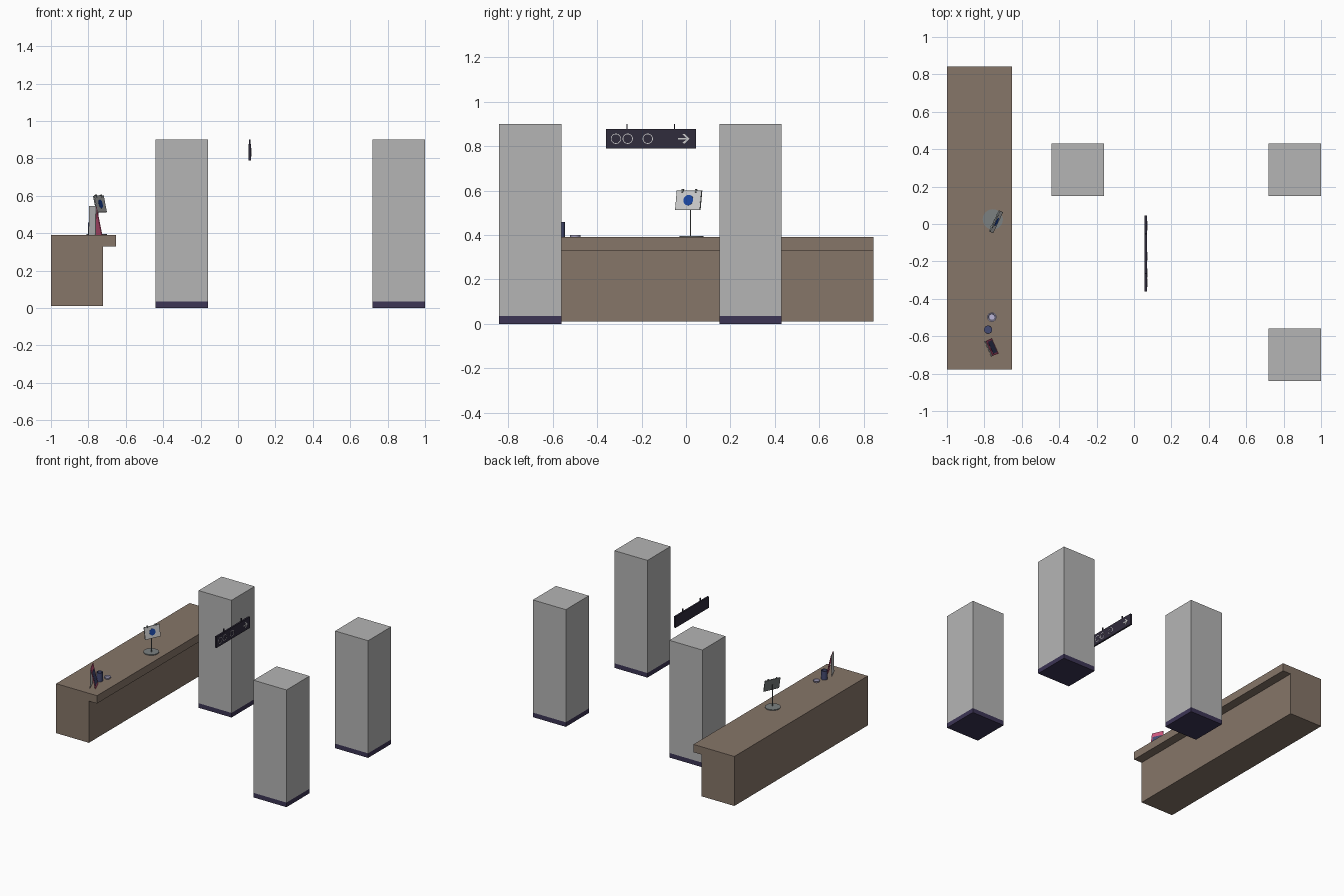
import bpy, bmesh, math
from mathutils import Matrix, Vector

if "Cube" in bpy.data.objects:
    bpy.data.objects.remove(bpy.data.objects["Cube"])


def mat(name, rgb):
    m = bpy.data.materials.new(name)
    m.diffuse_color = (*rgb, 1)
    m.use_nodes = True
    m.node_tree.nodes["Principled BSDF"].inputs["Base Color"].default_value = m.diffuse_color
    return m


WOOD = mat("brown_wood", (0.24, 0.18, 0.14))
DARK = mat("dark_plum", (0.03, 0.025, 0.045))
SKIRT = mat("skirting", (0.045, 0.035, 0.09))
STONE = mat("stone_grey", (0.46, 0.46, 0.46))
WHITE = mat("off_white", (0.75, 0.75, 0.75))
METAL = mat("metal_grey", (0.2, 0.22, 0.22))
BLUE = mat("blue", (0.01, 0.06, 0.35))
NAVY = mat("navy", (0.06, 0.07, 0.17))
PINK = mat("pink", (0.65, 0.1, 0.22))
LILAC = mat("lilac", (0.5, 0.47, 0.68))


def finish(name, bm, m, M=None, smooth=False):
    bmesh.ops.recalc_face_normals(bm, faces=bm.faces)
    me = bpy.data.meshes.new(name)
    bm.to_mesh(me)
    bm.free()
    me.materials.append(m)
    ob = bpy.data.objects.new(name, me)
    bpy.context.collection.objects.link(ob)
    if M:
        ob.matrix_world = M
    if smooth:
        bpy.context.view_layer.objects.active = ob
        ob.select_set(True)
        bpy.ops.object.shade_smooth_by_angle()
        ob.select_set(False)
    return ob


def prism(name, pts, depth, m, M):
    """Extrude a flat outline along local z."""
    bm = bmesh.new()
    f = bm.faces.new([bm.verts.new((x, y, 0)) for x, y in pts])
    r = bmesh.ops.extrude_face_region(bm, geom=[f])
    verts = [v for v in r["geom"] if isinstance(v, bmesh.types.BMVert)]
    bmesh.ops.translate(bm, verts=verts, vec=(0, 0, depth))
    return finish(name, bm, m, M)


def box(name, lo, hi, m, M=None):
    bm = bmesh.new()
    lo, hi = Vector(lo), Vector(hi)
    bmesh.ops.create_cube(bm, size=1)
    for v in bm.verts:
        v.co = Vector([(lo[i] + hi[i]) / 2 + v.co[i] * (hi[i] - lo[i]) for i in range(3)])
    return finish(name, bm, m, M)


def lathe(name, profile, m, M, n=32):
    """Revolve (radius, z) points; first and last may lie on the axis."""
    bm = bmesh.new()
    vs = [bm.verts.new((r, 0, z)) for r, z in profile]
    es = [bm.edges.new(p) for p in zip(vs, vs[1:])]
    bmesh.ops.spin(bm, geom=vs + es, cent=(0, 0, 0), axis=(0, 0, 1),
                   angle=math.tau, steps=n, use_duplicate=False)
    bmesh.ops.remove_doubles(bm, verts=bm.verts, dist=1e-5)
    return finish(name, bm, m, M, True)


def disc_profile(r, h):
    return [(0, 0), (r, 0), (r, h), (0, h)]


T = Matrix.Translation
# local x -> world y, local y -> world z, local z -> world x
FACE_X = Matrix(((0, 0, 1, 0), (1, 0, 0, 0), (0, 1, 0, 0), (0, 0, 0, 1)))

# Reception counter with overhanging top
prism("counter", [(-1, 0.01), (-0.722, 0.01), (-0.722, 0.33), (-0.653, 0.33),
                  (-0.653, 0.39), (-1, 0.39)], 1.62, WOOD,
      T((0, 0.842, 0)) @ Matrix.Rotation(math.pi / 2, 4, "X"))

# Three square columns with dark skirting
for i, (x, y) in enumerate([(-0.3, 0.29), (0.86, 0.29), (0.86, -0.70)]):
    h = 0.14
    box(f"column_{i}", (x - h, y - h, 0.035), (x + h, y + h, 0.9), STONE)
    box(f"column_skirting_{i}", (x - h, y - h, 0), (x + h, y + h, 0.035), SKIRT)

# Hanging direction sign with hangers, ring marks and an arrow
box("hanging_sign", (0.057, -0.36, 0.79), (0.07, 0.045, 0.876), DARK)
for y in (-0.265, -0.052):
    box("sign_hanger", (0.06, y - 0.003, 0.87), (0.067, y + 0.003, 0.9), DARK)
for y in (-0.315, -0.262, -0.172):
    lathe("sign_ring", [(0.020, 0), (0.023, 0), (0.023, 0.001), (0.020, 0.001), (0.020, 0)],
          WHITE, T((0.07, y, 0.833)) @ FACE_X)
prism("sign_arrow", [(-0.025, -0.004), (0.010, -0.004), (-0.006, -0.019), (0.004, -0.022),
                     (0.025, 0), (0.004, 0.022), (-0.006, 0.019), (0.010, 0.004),
                     (-0.025, 0.004)], 0.001, WHITE, T((0.07, -0.01, 0.833)) @ FACE_X)

# Desk sign: round foot, pole, tilted panel with a blue disc and clips
lathe("desk_sign_foot", disc_profile(0.054, 0.006), METAL, T((-0.755, 0.025, 0.39)))
lathe("desk_sign_pole", disc_profile(0.003, 0.17), METAL, T((-0.748, 0.02, 0.39)), 12)
P = (T((-0.738, 0.012, 0.556)) @ Matrix.Rotation(math.radians(-25), 4, "Z")
     @ Matrix.Rotation(math.radians(-12), 4, "Y"))
box("desk_sign_panel", (-0.003, -0.062, -0.045), (0.003, 0.062, 0.045), METAL, P)
box("desk_sign_face", (0.003, -0.06, -0.043), (0.004, 0.06, 0.043), WHITE, P)
lathe("desk_sign_disc", disc_profile(0.024, 0.001), BLUE, P @ T((0.004, 0, 0)) @ FACE_X)
for y in (-0.033, 0.033):
    box("desk_sign_clip", (-0.005, y - 0.004, 0.036), (0.006, y + 0.004, 0.051), METAL, P)

# Tent card: upright back and leaning printed front
C = T((-0.762, -0.66, 0.39)) @ Matrix.Rotation(math.radians(24), 4, "Z")
SIDE = C @ T((0, 0.044, 0)) @ Matrix.Rotation(math.pi / 2, 4, "X")
prism("card_back", [(-0.021, 0), (-0.018, 0), (-0.014, 0.155), (-0.017, 0.155)],
      0.088, WHITE, SIDE)
prism("card_front", [(0.016, 0), (0.021, 0), (-0.013, 0.155), (-0.017, 0.155)],
      0.088, PINK, SIDE)
prism("card_print", [(0.0175, 0.016), (0.0185, 0.016), (-0.0045, 0.12), (-0.0055, 0.12)],
      0.07, NAVY, SIDE @ T((0, 0, 0.009)))

# Pen cup
lathe("pen_cup", [(0, 0), (0.022, 0), (0.022, 0.068), (0.019, 0.068), (0.019, 0.005), (0, 0.005)],
      NAVY, T((-0.78, -0.565, 0.39)))

# Small round dish
lathe("dish", [(0, 0), (0.022, 0), (0.025, 0.011), (0.020, 0.011), (0.016, 0.005), (0, 0.005)],
      LILAC, T((-0.76, -0.498, 0.39)))
